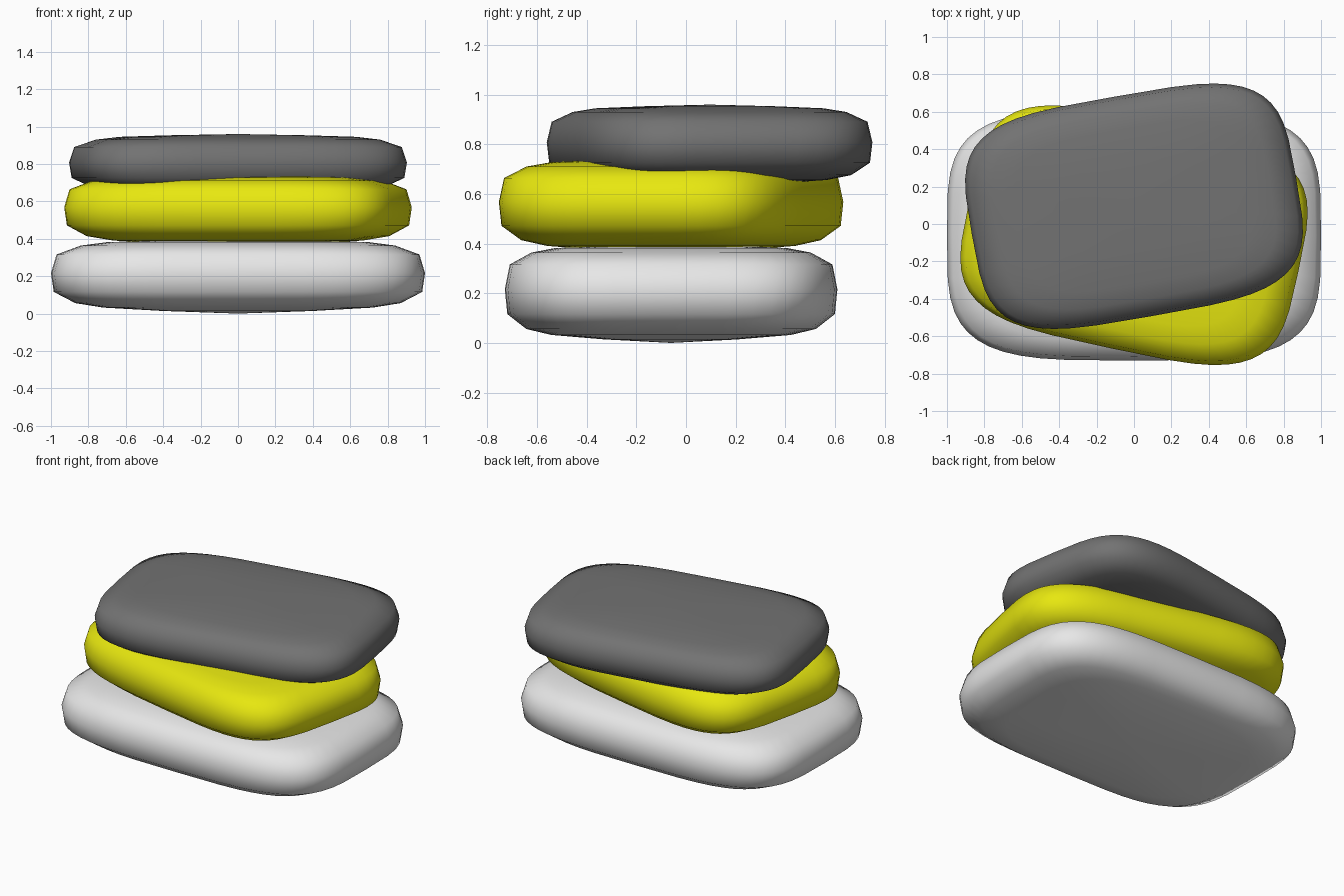
import bpy, bmesh
from math import cos, sin, tau, radians

cube = bpy.data.objects.get("Cube")
if cube:
    bpy.data.objects.remove(cube, do_unlink=True)

SEGMENTS = 48
# Side profile from underside to top: (share of radius, share of height)
PROFILE = [(0.4, 0.035), (0.72, 0.08), (0.87, 0.14), (0.985, 0.29), (1.0, 0.54),
           (0.97, 0.79), (0.84, 0.91), (0.7, 0.955), (0.4, 0.98)]


def material(name, colour):
    mat = bpy.data.materials.new(name)
    mat.use_nodes = True
    mat.diffuse_color = (*colour, 1)
    mat.node_tree.nodes["Principled BSDF"].inputs["Base Color"].default_value = (*colour, 1)
    return mat


def outline(angle, power=3.9):
    """Point on a unit rounded rectangle."""
    def soften(v):
        return (1 if v >= 0 else -1) * abs(v) ** (2 / power)
    return soften(cos(angle)), soften(sin(angle))


def cushion(name, half_x, half_y, bottom, top, y, turn, mat):
    bm = bmesh.new()
    height = top - bottom
    rings = []
    for share, level in PROFILE:
        ring = []
        for i in range(SEGMENTS):
            u, v = outline(tau * i / SEGMENTS)
            ring.append(bm.verts.new((u * half_x * share, v * half_y * share, level * height)))
        rings.append(ring)
    low = bm.verts.new((0, 0, 0))
    high = bm.verts.new((0, 0, height))
    for i in range(SEGMENTS):
        j = (i + 1) % SEGMENTS
        for a, b in zip(rings, rings[1:]):
            bm.faces.new((a[i], a[j], b[j], b[i]))
        bm.faces.new((low, rings[0][j], rings[0][i]))
        bm.faces.new((high, rings[-1][i], rings[-1][j]))
    for face in bm.faces:
        face.smooth = True
    mesh = bpy.data.meshes.new(name)
    bm.to_mesh(mesh)
    bm.free()
    mesh.materials.append(mat)
    obj = bpy.data.objects.new(name, mesh)
    obj.location = (0, y, bottom)
    obj.rotation_euler.z = radians(turn)
    bpy.context.collection.objects.link(obj)


# Three stacked cushions, each turned a little
cushion("bottom_cushion", 1.0, 0.67, 0.0, 0.40, -0.06, 0, material("white fabric", (0.8, 0.8, 0.8)))
cushion("middle_cushion", 0.9, 0.617, 0.36, 0.745, -0.06, -12, material("yellow fabric", (0.8, 0.8, 0.005)))
cushion("top_cushion", 0.88, 0.595, 0.63, 0.96, 0.095, 10, material("dark grey fabric", (0.17, 0.17, 0.17)))
